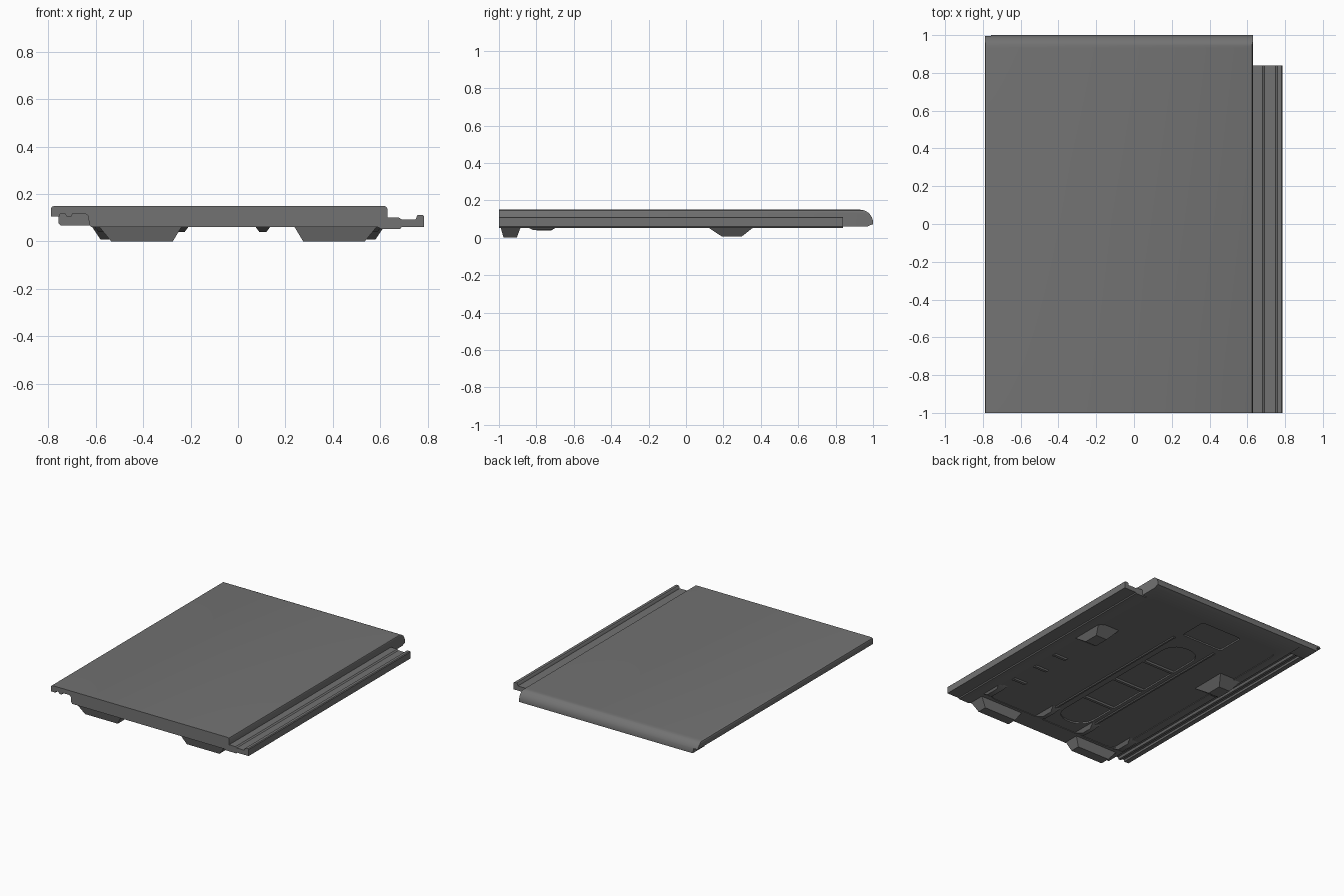
import bpy, bmesh, math
from mathutils import Vector

if "Cube" in bpy.data.objects:
    bpy.data.objects.remove(bpy.data.objects["Cube"])

grey = bpy.data.materials.new('dark_grey')
grey.diffuse_color = (.17, .17, .17, 1)
grey.use_nodes = True
grey.node_tree.nodes["Principled BSDF"].inputs["Base Color"].default_value = grey.diffuse_color


def finish(name, bm):
    bmesh.ops.recalc_face_normals(bm, faces=bm.faces)
    me = bpy.data.meshes.new(name)
    bm.to_mesh(me)
    bm.free()
    me.materials.append(grey)
    ob = bpy.data.objects.new(name, me)
    bpy.context.collection.objects.link(ob)
    return ob


def smooth(ob):
    bpy.ops.object.select_all(action='DESELECT')
    bpy.context.view_layer.objects.active = ob
    ob.select_set(True)
    bpy.ops.object.shade_smooth_by_angle(angle=math.radians(30))


def extrude(name, pts, axis, a, b):
    """Extrude a 2D profile along x, y or z from a to b."""
    place = {'x': lambda p, t: (t, p[0], p[1]),
             'y': lambda p, t: (p[0], t, p[1]),
             'z': lambda p, t: (p[0], p[1], t)}[axis]
    bm = bmesh.new()
    face = bm.faces.new([bm.verts.new(place(p, a)) for p in pts])
    ext = bmesh.ops.extrude_face_region(bm, geom=[face])
    move = Vector(place((0, 0), b - a))
    bmesh.ops.translate(bm, vec=move, verts=[v for v in ext['geom'] if isinstance(v, bmesh.types.BMVert)])
    return finish(name, bm)


def taper(name, top, bottom, z_top, z_bottom):
    """Block tapering down; top and bottom are (x0, x1, y0, y1)."""
    bm = bmesh.new()
    rings = []
    for (x0, x1, y0, y1), z in ((top, z_top), (bottom, z_bottom)):
        rings.append([bm.verts.new((x, y, z)) for x, y in ((x0, y0), (x1, y0), (x1, y1), (x0, y1))])
    for r in rings:
        bm.faces.new(r)
    for i in range(4):
        j = (i + 1) % 4
        bm.faces.new((rings[0][i], rings[0][j], rings[1][j], rings[1][i]))
    ob = finish(name, bm)
    smooth(ob)
    return ob


def rounded(x0, x1, y0, y1, r):
    pts = []
    for cx, cy, start in ((x1 - r, y1 - r, 0), (x0 + r, y1 - r, 90), (x0 + r, y0 + r, 180), (x1 - r, y0 + r, 270)):
        for k in range(6):
            a = math.radians(start + 18 * k)
            pts.append((cx + r * math.cos(a), cy + r * math.sin(a)))
    return pts


def boolean(ob, cutter, op='DIFFERENCE'):
    mod = ob.modifiers.new(op, 'BOOLEAN')
    mod.operation, mod.object, mod.solver = op, cutter, 'EXACT'
    bpy.context.view_layer.objects.active = ob
    bpy.ops.object.modifier_apply(modifier=mod.name)
    bpy.data.objects.remove(cutter, do_unlink=True)


# Tile slab: cross-section with grooved overlap on the left
section = [(-.62, .06), (.63, .06), (.63, .138), (.626, .146), (.618, .15),
           (-.775, .15), (-.786, .146), (-.79, .136), (-.79, .105),
           (-.755, .105), (-.75, .117), (-.73, .117), (-.722, .104),
           (-.705, .104), (-.697, .118), (-.645, .118), (-.632, .108), (-.628, .07)]
slab = extrude('tile_slab', section, 'y', -1, 1.05)

# End stop closing the overlap channel
stop = [(-.757, .13), (-.757, .075), (-.747, .067), (-.61, .067), (-.61, .13)]
boolean(slab, extrude('stop_block', stop, 'y', .87, 1.06), 'UNION')

# Rounded nose at the back edge
nose = [(-1.01, -.1), (.97, -.1), (.97, .06), (.985, .068), (1, .072)]
for k in range(8):
    a = math.radians(90 * k / 8)
    nose.append((.93 + .07 * math.cos(a), .08 + .07 * math.sin(a)))
nose += [(.93, .1501), (-1.01, .1501)]
boolean(slab, extrude('nose_cutter', nose, 'x', -1, 1), 'INTERSECT')

# Shallow field and pockets in the underside
boolean(slab, extrude('field_cutter', rounded(-.56, .57, -.86, .84, .09), 'z', 0, .064))
boolean(slab, extrude('pocket_cutter', rounded(-.2, .05, -.77, .47, .11), 'z', 0, .074))
boolean(slab, extrude('pocket_cutter', rounded(-.25, .08, .6, .81, .02), 'z', 0, .074))
smooth(slab)

# Rungs dividing the long pocket
for i in range(3):
    y = -.46 + .31 * i
    taper(f'pocket_rung_{i + 1}', (-.205, .055, y - .02, y + .02), (-.205, .055, y - .01, y + .01), .078, .064)

# Right side interlock with its raised lip
lock = [(.59, .06), (.605, .053), (.685, .053), (.69, .06), (.785, .06), (.785, .107),
        (.78, .112), (.76, .112), (.755, .107), (.75, .093), (.69, .093), (.68, .1), (.59, .1)]
smooth(extrude('side_interlock', lock, 'y', -1, .84))

# Feet and hanging lugs, mirrored left and right
for side, s in (('left', -1), ('right', 1)):
    def mx(x0, x1, y0, y1):
        return (*sorted((s * x0, s * x1)), y0, y1)
    taper(f'{side}_front_foot', mx(.235, .59, -.995, -.88), mx(.275, .535, -.975, -.905), .067, 0)
    taper(f'{side}_lug', mx(.44, .62, .10, .375), mx(.49, .58, .19, .30), .067, .008)
    taper(f'{side}_nub', mx(.53, .61, -.87, -.67), mx(.55, .59, -.82, -.72), .067, .042)

# Small nubs and long ribs beside the pockets
for side, x in (('left', -.24), ('right', .105)):
    taper(f'{side}_inner_nub', (x - .035, x + .035, -.88, -.67), (x - .015, x + .015, -.80, -.72), .067, .04)
    taper(f'{side}_long_rib', (x - .015, x + .015, -.75, .55), (x - .006, x + .006, -.74, .54), .067, .058)

# Short cross ribs
for i, y in enumerate((-.57, -.35, -.15)):
    taper(f'cross_rib_{i + 1}', (.46, .58, y - .018, y + .018), (.47, .57, y - .01, y + .01), .067, .055)
